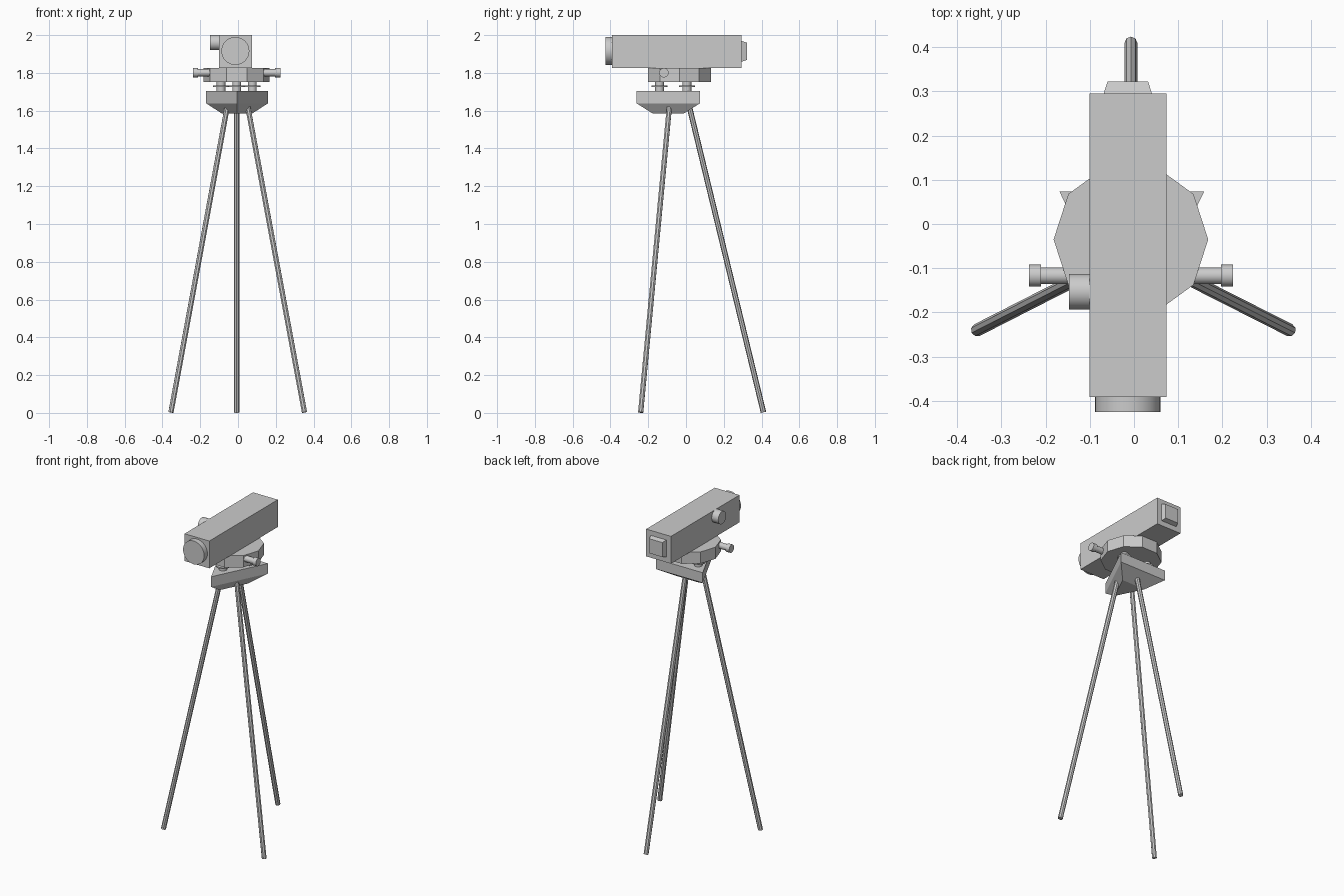
import bpy, bmesh, math
from mathutils import Vector

if "Cube" in bpy.data.objects:
    bpy.data.objects.remove(bpy.data.objects["Cube"])

CX = -0.007  # instrument axis


def finish(name, bm, smooth=False):
    bmesh.ops.recalc_face_normals(bm, faces=bm.faces[:])
    me = bpy.data.meshes.new(name)
    bm.to_mesh(me)
    bm.free()
    ob = bpy.data.objects.new(name, me)
    bpy.context.collection.objects.link(ob)
    if smooth:
        bpy.context.view_layer.objects.active = ob
        ob.select_set(True)
        bpy.ops.object.shade_smooth_by_angle(angle=math.radians(35))
        ob.select_set(False)
    return ob


def loft(name, rings):
    """Closed solid through matching rings of points."""
    bm = bmesh.new()
    loops = [[bm.verts.new(p) for p in r] for r in rings]
    n = len(loops[0])
    for a, b in zip(loops, loops[1:]):
        for i in range(n):
            j = (i + 1) % n
            bm.faces.new((a[i], a[j], b[j], b[i]))
    bm.faces.new(loops[0])
    bm.faces.new(loops[-1])
    return finish(name, bm)


def rod(name, a, b, r, sides=24, smooth=True):
    """Cylinder between two points."""
    a, b = Vector(a), Vector(b)
    d = b - a
    bm = bmesh.new()
    bmesh.ops.create_cone(bm, cap_ends=True, segments=sides, radius1=r, radius2=r, depth=d.length)
    bm.transform(d.to_track_quat('Z', 'Y').to_matrix().to_4x4())
    bmesh.ops.translate(bm, verts=bm.verts[:], vec=(a + b) / 2)
    return finish(name, bm, smooth)


def rect_y(x0, x1, z0, z1, y):
    return [(x0, y, z0), (x1, y, z0), (x1, y, z1), (x0, y, z1)]


# Telescope body, front lens and tapered eyepiece
bx, bz = -0.014, 1.914
loft("telescope_body", [rect_y(-0.101, 0.073, 1.827, 2.0, y) for y in (-0.392, 0.295)])
rod("front_lens", (bx, -0.425, bz + 0.002), (bx, -0.39, bz + 0.002), 0.074, 32)
loft("eyepiece", [rect_y(bx - h, bx + h, bz - h, bz + h, y)
                  for h, y in ((0.055, 0.294), (0.046, 0.322))])
rod("focus_knob", (-0.147, -0.153, 1.96), (-0.1, -0.153, 1.96), 0.04)

# Ten-sided turntable
loft("turntable", [[(CX + 0.175 * math.cos(i * math.pi / 5),
                     -0.035 + 0.175 * math.sin(i * math.pi / 5), z) for i in range(10)]
                   for z in (1.753, 1.827)])

# Side adjusting knobs
for side, s in (("left", -1), ("right", 1)):
    rod(side + "_knob_shaft", (CX + s * 0.12, -0.117, 1.801), (CX + s * 0.205, -0.117, 1.801), 0.019)
    rod(side + "_knob_cap", (CX + s * 0.204, -0.117, 1.801), (CX + s * 0.231, -0.117, 1.801), 0.025)

# Levelling screws with thin thumb wheels
for i, (x, y) in enumerate(((-0.083, 0.005), (0.083, 0.005), (0, -0.14))):
    rod(f"levelling_screw_{i}", (CX + x, y, 1.70), (CX + x, y, 1.756), 0.023)
    rod(f"thumb_wheel_{i}", (CX + x, y, 1.724), (CX + x, y, 1.732), 0.042)

# Triangular tripod head, tapering underneath
def triangle(k, z):
    yc = -0.094
    return [(CX + 0.002 - 0.164 * k, yc + 0.168 * k, z), (CX + 0.002, yc - 0.168 * k, z),
            (CX + 0.002 + 0.164 * k, yc + 0.168 * k, z)]

loft("tripod_head", [triangle(0.5, 1.586), triangle(1, 1.639), triangle(1, 1.703)])

# Three tripod legs
legs = {"left_leg": ((-0.057, -0.088), (-0.355, -0.24)),
        "right_leg": ((0.052, -0.088), (0.352, -0.24)),
        "rear_leg": ((CX, 0.018), (CX, 0.41))}
for name, (top, foot) in legs.items():
    rod(name, (*top, 1.62), (*foot, 0.003), 0.0145, 8, False)
